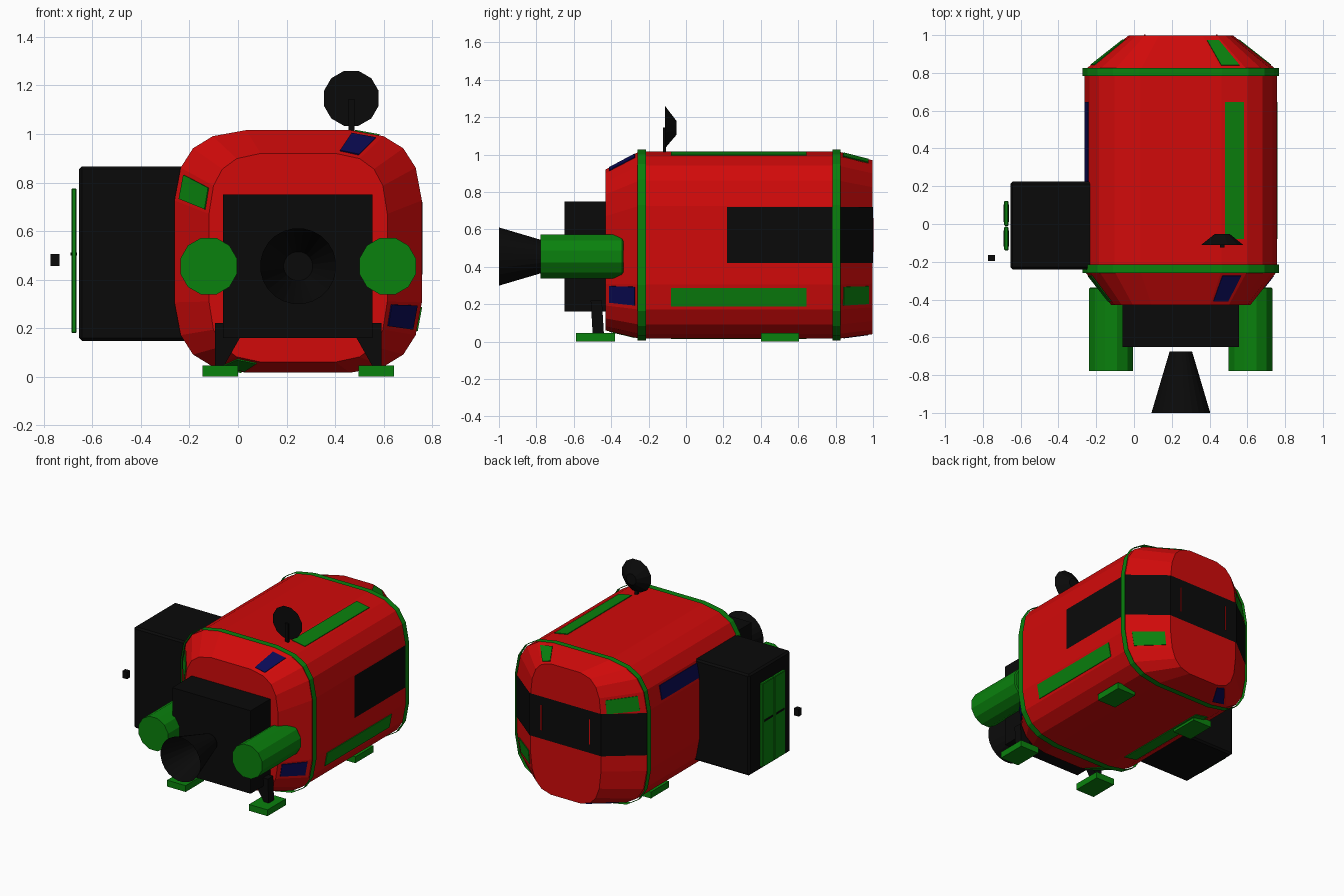
import bpy, bmesh, math
from mathutils import Vector, Matrix

if "Cube" in bpy.data.objects:
    bpy.data.objects.remove(bpy.data.objects["Cube"])

def material(name, rgb):
    m = bpy.data.materials.new(name)
    m.diffuse_color = (*rgb, 1)
    m.use_nodes = True
    m.node_tree.nodes["Principled BSDF"].inputs["Base Color"].default_value = m.diffuse_color
    return m

RED = material("red", (0.64, 0.003, 0.003))
GREEN = material("green", (0.003, 0.22, 0.004))
BLACK = material("black", (0.003, 0.003, 0.003))
BLUE = material("blue", (0.003, 0.003, 0.09))
CX, CZ = 0.248, 0.516

def finish(name, bm, mat):
    bmesh.ops.recalc_face_normals(bm, faces=bm.faces)
    me = bpy.data.meshes.new(name)
    bm.to_mesh(me)
    bm.free()
    me.materials.append(mat)
    ob = bpy.data.objects.new(name, me)
    bpy.context.collection.objects.link(ob)
    return ob

def loft(name, rings, mat, caps=True):
    bm = bmesh.new()
    loops = [[bm.verts.new(p) for p in r] for r in rings]
    n = len(loops[0])
    for a, b in zip(loops, loops[1:]):
        for i in range(n):
            bm.faces.new((a[i], a[(i + 1) % n], b[(i + 1) % n], b[i]))
    if caps:
        bm.faces.new(loops[0])
        bm.faces.new(loops[-1])
    return finish(name, bm, mat)

def box(name, x, y, z, mat, bevel=0):
    bm = bmesh.new()
    size = Vector((x[1] - x[0], y[1] - y[0], z[1] - z[0]))
    mid = Vector((sum(x) / 2, sum(y) / 2, sum(z) / 2))
    bmesh.ops.create_cube(bm, size=1, matrix=Matrix.Translation(mid) @ Matrix.Diagonal((*size, 1)))
    if bevel:
        bmesh.ops.bevel(bm, geom=bm.edges[:], offset=bevel, segments=1, affect='EDGES')
    return finish(name, bm, mat)

def circle(x, y, z, r, n=12):
    return [Vector((x + r * math.cos(math.tau * (i + .5) / n), y,
                    z + r * math.sin(math.tau * (i + .5) / n))) for i in range(n)]

# Rounded-square section, one corner turned four times clockwise
corner = [(.21, .5), (.345, .475), (.425, .425), (.475, .345), (.5, .21)]
section = []
for q in range(4):
    section += corner
    corner = [(z, -x) for x, z in corner]

def ring(y, sx=1.02, sz=1.0, cz=CZ):
    return [Vector((CX + x * sx, y, cz + z * sz)) for x, z in section]

# Hull with tapered ends
FRONT, SHOULDER, HIP, BACK = (ring(-.43, .735, .86, .49), ring(-.25),
                              ring(.815), ring(.997, .555, .93, .505))
loft("hull", [FRONT, SHOULDER, HIP, BACK], RED)

# Hoops around the hull, thin open bands
for name, y0, y1 in (("front_hoop", -.26, -.215), ("rear_hoop", .783, .825)):
    loft(name, [ring(y0, 1.04, 1.02), ring(y1, 1.04, 1.02)], GREEN, caps=False)

# Thin panels lying on hull facets, repeated on four sides
def panel(name, a, b, q, u, v, mat):
    i = q * 5
    def at(s, t):
        return a[i].lerp(a[i + 1], s).lerp(b[i].lerp(b[i + 1], s), t)
    pts = [at(u[0], v[0]), at(u[1], v[0]), at(u[1], v[1]), at(u[0], v[1])]
    nrm = (pts[1] - pts[0]).cross(pts[3] - pts[0]).normalized()
    if nrm.dot(pts[0] - Vector((CX, .3, CZ))) < 0:
        nrm = -nrm
    loft(name, [[p - nrm * .004 for p in pts], [p + nrm * .005 for p in pts]], mat)

for q, side in enumerate(("top", "right", "bottom", "left")):
    panel(side + "_long_panel", SHOULDER, HIP, q, (.14, .87), (.16, .84), BLUE if q == 3 else GREEN)
    panel(side + "_front_panel", FRONT, SHOULDER, q, (.1, .85), (.12, .87), BLUE if q < 2 else GREEN)
    panel(side + "_rear_panel", HIP, BACK, q, (.1, .85), (.14, .87), BLUE if q == 2 else GREEN)

# Dark window strip wrapping around the back
path = [(CX + .513, .22), (CX + .513, .816), (CX + .281, 1.0), (CX - .281, 1.0), (CX - .513, .816)]
bm = bmesh.new()
low = [bm.verts.new((x, y, .42)) for x, y in path]
high = [bm.verts.new((x, y, .72)) for x, y in path]
for i in range(len(path) - 1):
    bm.faces.new((low[i], low[i + 1], high[i + 1], high[i]))
finish("window_strip", bm, BLACK)
for s in (-1, 1):
    x = CX + s * .19
    box("window_mark", (x - .004, x + .004), (.995, 1.002), (.48, .66), RED)

# Side airlock with double doors
box("airlock", (-.655, -.2), (-.24, .225), (.147, .867), BLACK, .012)
for name, y0, y1 in (("front_door", -.14, -.014), ("rear_door", -.01, .122)):
    box(name, (-.687, -.665), (y0, y1), (.18, .775), GREEN, .004)
    box(name + "_handle", (-.691, -.663), (y0 + .02, y1 - .02), (.499, .511), BLACK)
box("side_sensor", (-.772, -.735), (-.197, -.163), (.456, .506), BLACK)

# Engine block and nozzle
box("engine_block", (-.062, .555), (-.65, -.41), (.16, .75), BLACK)
loft("nozzle", [circle(CX, -1, .455, .157, 24), circle(CX, -.675, .455, .06, 24)],
     BLACK, caps=False)
throat = bmesh.new()
throat.faces.new([throat.verts.new(p) for p in circle(CX, -.675, .455, .06, 24)])
finish("nozzle_throat", throat, BLACK)

# Tanks, legs and foot pads on both sides
for side, s in (("left", -1), ("right", 1)):
    tx = CX + s * .369
    loft(side + "_tank", [circle(tx, -.778, .455, .121), circle(tx, -.342, .455, .121),
                          circle(tx, -.335, .455, .113)], GREEN)
    shape = [(.343, .22), (.24, .22), (.24, .16), (.305, .045), (.343, .045)]
    loft(side + "_leg", [[Vector((CX + s * x, y + (.225 - z) * .06, z)) for x, z in shape]
                         for y in (-.51, -.45)], BLACK)
    px = CX + s * .322
    for name, y0, y1 in (("front", -.587, -.38), ("rear", .4, .605)):
        box(f"{side}_{name}_foot", (px - .073, px + .073), (y0, y1), (0, .045), GREEN)

# Dish antenna on a mast
loft("dish", [circle(.467, -.112, 1.147, .117), circle(.467, -.052, 1.143, .04)], BLACK)
box("dish_mast", (.456, .48), (-.124, -.106), (1.0, 1.145), BLACK)
